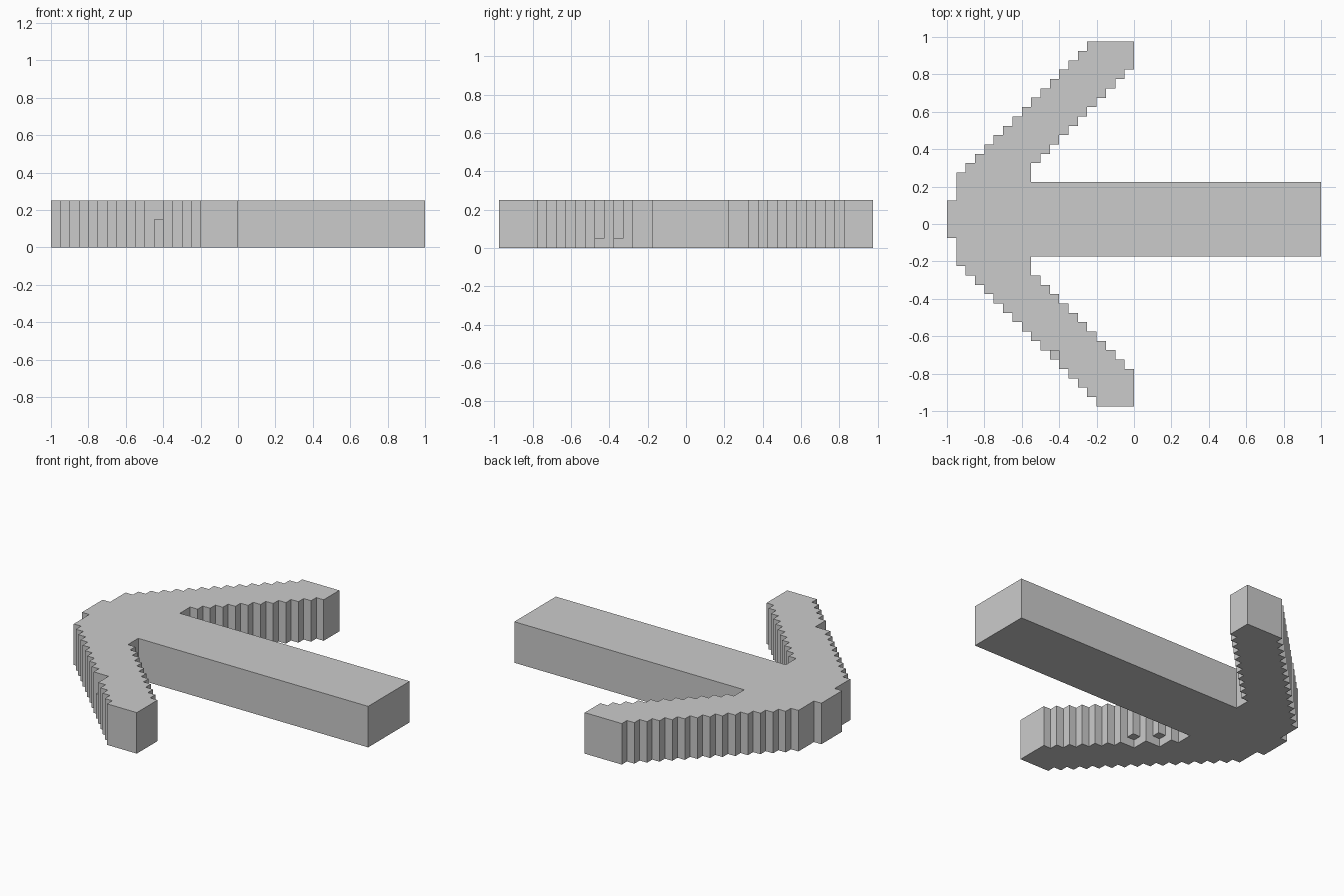
import bpy, bmesh

if "Cube" in bpy.data.objects:
    bpy.data.objects.remove(bpy.data.objects["Cube"])

S = 0.05   # stair size
H = 0.25   # thickness


def stairs(x, y, dx, dy, n):
    """Outline points of n steps, each running dx then rising dy."""
    pts = []
    for i in range(n):
        pts += [(x + i * dx, y + i * dy), (x + (i + 1) * dx, y + i * dy)]
    return pts


def prism(name, pts, z0, z1):
    bm = bmesh.new()
    face = bm.faces.new([bm.verts.new((x, y, z0)) for x, y in pts])
    top = bmesh.ops.extrude_face_region(bm, geom=[face])["geom"]
    bmesh.ops.translate(bm, vec=(0, 0, z1 - z0),
                        verts=[g for g in top if isinstance(g, bmesh.types.BMVert)])
    bmesh.ops.recalc_face_normals(bm, faces=bm.faces)
    mesh = bpy.data.meshes.new(name)
    bm.to_mesh(mesh)
    bm.free()
    obj = bpy.data.objects.new(name, mesh)
    bpy.context.collection.objects.link(obj)
    return obj


# Arrow outline, counter-clockwise from the shaft end
outline = [(1, -0.175), (1, 0.225), (-0.55, 0.225)]
outline += stairs(-0.55, 0.325, S, S, 11)        # back barb, inner edge
outline += [(0, 0.975), (-0.25, 0.975)]
outline += stairs(-0.25, 0.925, -S, -S, 14)      # back barb, outer edge
outline += [(-0.95, 0.125), (-1, 0.125), (-1, -0.075), (-0.95, -0.075)]  # tip
outline += stairs(-0.95, -0.225, S, -S, 15)      # front barb, outer edge
outline += [(-0.2, -0.975), (0, -0.975)]
outline += stairs(0, -0.775, -S, S, 11)          # front barb, inner edge
outline += [(-0.55, -0.175)]
arrow = prism("arrow", outline, 0, H)

# Missing blocks on the front barb: x0, x1, y0, y1, z0, z1
E = 0.02   # overshoot into empty space
notches = [
    (-0.45 - E, -0.40, -0.725 - E, -0.675, 0.15, H + E),
    (-0.40, -0.35 + E, -0.475, -0.425 + E, -E, 0.05),
    (-0.50, -0.45 + E, -0.375, -0.325 + E, -E, 0.05),
]
bpy.context.view_layer.objects.active = arrow
arrow.select_set(True)
for x0, x1, y0, y1, z0, z1 in notches:
    cutter = prism("notch_cutter", [(x0, y0), (x1, y0), (x1, y1), (x0, y1)], z0, z1)
    cutter.hide_render = True
    mod = arrow.modifiers.new("notch", 'BOOLEAN')
    mod.operation = 'DIFFERENCE'
    mod.solver = 'EXACT'
    mod.object = cutter
    bpy.ops.object.modifier_apply(modifier=mod.name)
    bpy.data.objects.remove(cutter)
